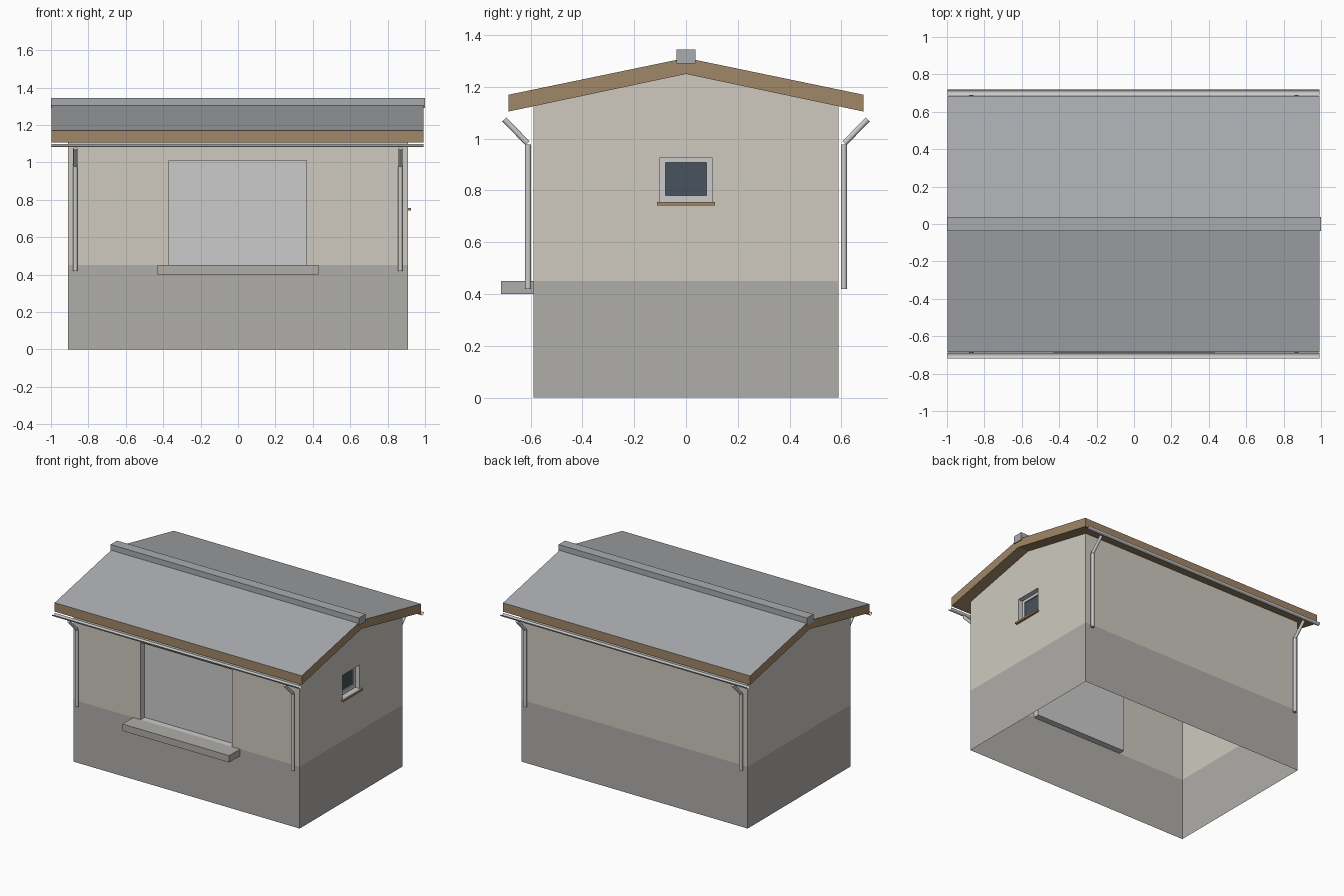
import bpy, bmesh, math
from mathutils import Vector

if "Cube" in bpy.data.objects:
    bpy.data.objects.remove(bpy.data.objects["Cube"])


def material(name, rgb):
    m = bpy.data.materials.new(name)
    m.diffuse_color = (*rgb, 1)
    m.use_nodes = True
    m.node_tree.nodes["Principled BSDF"].inputs["Base Color"].default_value = m.diffuse_color
    return m


PLASTER = material("plaster", (0.62, 0.59, 0.53))
PLINTH = material("plinth", (0.43, 0.42, 0.40))
WOOD = material("wood", (0.35, 0.24, 0.14))
METAL = material("metal_roof", (0.40, 0.41, 0.43))
GLASS = material("glass", (0.065, 0.085, 0.11))


def sheet(name, polys, mat=None):
    """Object made of separate polygons, welded where they meet."""
    bm = bmesh.new()
    for poly in polys:
        bm.faces.new([bm.verts.new(p) for p in poly])
    bmesh.ops.remove_doubles(bm, verts=bm.verts, dist=1e-5)
    me = bpy.data.meshes.new(name)
    bm.to_mesh(me)
    bm.free()
    ob = bpy.data.objects.new(name, me)
    bpy.context.collection.objects.link(ob)
    if mat:
        me.materials.append(mat)
    return ob


def box(name, lo, hi, mat=None):
    lo, hi = Vector(lo), Vector(hi)
    bpy.ops.mesh.primitive_cube_add(size=1, location=(lo + hi) / 2)
    ob = bpy.context.object
    ob.name = name
    ob.scale = hi - lo
    bpy.ops.object.transform_apply(location=False, rotation=False)
    if mat:
        ob.data.materials.append(mat)
    return ob


def pipe(name, a, b, r):
    a, b = Vector(a), Vector(b)
    bpy.ops.mesh.primitive_cylinder_add(vertices=16, radius=r, depth=(b - a).length,
                                        location=(a + b) / 2)
    ob = bpy.context.object
    ob.name = name
    ob.rotation_euler = (b - a).to_track_quat('Z', 'Y').to_euler()
    bpy.ops.object.shade_smooth_by_angle(angle=math.radians(40))


def front(x0, x1, z0, z1, y=-0.59):
    return [(x0, y, z0), (x1, y, z0), (x1, y, z1), (x0, y, z1)]


def side(y0, y1, z0, z1, x=0.91):
    return [(x, y0, z0), (x, y1, z0), (x, y1, z1), (x, y0, z1)]


W, D, H = 0.91, 0.59, 0.45            # half width, half depth, plinth height
EAVE, RIDGE = 1.126, 1.25             # wall heights below the roof

# Plinth: open band around the base
sheet("plinth", [front(-W, W, 0, H), front(-W, W, 0, H, D)[::-1],
                 side(-D, D, 0, H), side(-D, D, 0, H, -W)[::-1]], PLINTH)

# Upper walls, with openings for the door and the window
dx0, dx1, dz = -0.37, 0.365, 1.01
wy, wz0, wz1 = 0.10, 0.755, 0.927
sheet("front_wall", [front(-W, dx0, H, EAVE), front(dx1, W, H, EAVE),
                     front(dx0, dx1, dz, EAVE)], PLASTER)
sheet("back_wall", [front(-W, W, H, EAVE, D)[::-1]], PLASTER)
sheet("left_wall", [[(-W, D, H), (-W, -D, H), (-W, -D, EAVE),
                     (-W, 0, RIDGE), (-W, D, EAVE)]], PLASTER)
sheet("right_wall", [side(-D, D, H, wz0), side(-D, -wy, wz0, wz1), side(wy, D, wz0, wz1),
                     [(W, -D, wz1), (W, D, wz1), (W, D, EAVE),
                      (W, 0, RIDGE), (W, -D, EAVE)]], PLASTER)


def recess(outer, inner):
    """Four reveal quads joining two loops."""
    return [[outer[i], outer[(i + 1) % 4], inner[(i + 1) % 4], inner[i]] for i in range(4)]


# Door panel set back in its reveal, with a step in front
door_out = front(dx0, dx1, H, dz)
door_in = front(dx0, dx1, H, dz, -D + 0.045)
sheet("door", recess(door_out, door_in) + [door_in])
box("door_step", (-0.43, -0.715, 0.40), (0.43, -D, 0.45), PLINTH)

# Window: reveal, frame and glass, with a wooden sill
win_out = side(-wy, wy, wz0, wz1)
win_in = side(-wy, wy, wz0, wz1, W - 0.035)
rim = side(-0.08, 0.08, 0.781, 0.908, W - 0.035)
pane = side(-0.08, 0.08, 0.781, 0.908, W - 0.045)
sheet("window_frame", recess(win_out, win_in) + recess(win_in, rim) + recess(rim, pane))
sheet("window_glass", [pane], GLASS)
box("window_sill", (W - 0.035, -0.112, 0.742), (W + 0.016, 0.112, 0.755), WOOD)

# Roof: bent slab, wooden with a metal top
profile = [(-0.685, 1.105), (0, 1.25), (0.685, 1.105),
           (0.685, 1.17), (0, 1.312), (-0.685, 1.17)]
n = len(profile)
a = [(-0.996, y, z) for y, z in profile]
b = [(0.993, y, z) for y, z in profile]
roof = sheet("roof", [a[::-1], b] + [[a[i], a[(i + 1) % n], b[(i + 1) % n], b[i]]
                                     for i in range(n)], WOOD)
roof.data.materials.append(METAL)
bm = bmesh.new()
bm.from_mesh(roof.data)
bmesh.ops.recalc_face_normals(bm, faces=bm.faces)
for f in bm.faces:
    f.material_index = 1 if f.normal.z > 0.5 else 0
bm.to_mesh(roof.data)
bm.free()
box("ridge_cap", (-1, -0.037, 1.29), (1, 0.037, 1.345), METAL)

# Gutters (open half tubes) and downpipes on both eaves
for s, label in ((-1, "front"), (1, "back")):
    arc = [(s * 0.703 + 0.016 * math.cos(t), 1.097 + 0.016 * math.sin(t))
           for t in (math.pi + math.pi * i / 10 for i in range(11))]
    sheet(label + "_gutter", [[(-0.996, *p), (0.993, *p), (0.993, *q), (-0.996, *q)]
                              for p, q in zip(arc, arc[1:])])
    bpy.context.view_layer.objects.active = bpy.data.objects[label + "_gutter"]
    bpy.ops.object.select_all(action='DESELECT')
    bpy.context.object.select_set(True)
    bpy.ops.object.shade_smooth_by_angle(angle=math.radians(40))
    for x, hand in ((-0.87, "left"), (0.868, "right")):
        name = f"{label}_{hand}_downpipe"
        pipe(name, (x, s * 0.61, 0.42), (x, s * 0.61, 0.978), 0.012)
        pipe(name + "_elbow", (x, s * 0.612, 0.982), (x, s * 0.702, 1.075), 0.011)
